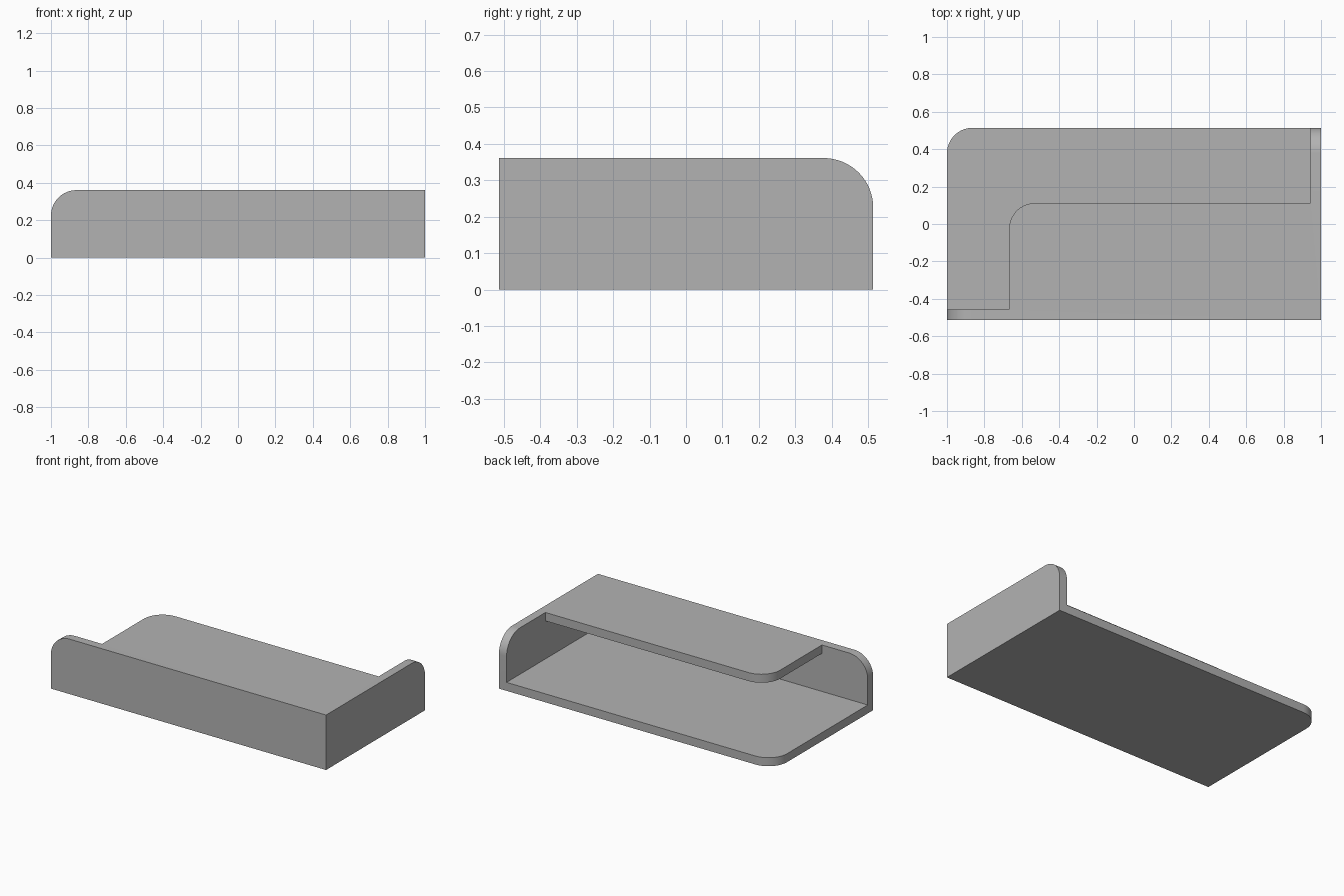
import bpy
import bmesh
from math import cos, sin, pi, radians
from mathutils import Vector

if "Cube" in bpy.data.objects:
    bpy.data.objects.remove(bpy.data.objects["Cube"], do_unlink=True)

# Overall sizes
HALF_X, HALF_Y, HEIGHT = 1.0, 0.514, 0.361
THICK, RADIUS, STEPS = 0.0556, 0.136, 16

grey = bpy.data.materials.new("light grey")
grey.use_nodes = True
colour = (0.45, 0.45, 0.45, 1)
grey.diffuse_color = colour
grey.node_tree.nodes["Principled BSDF"].inputs["Base Color"].default_value = colour


def rounded_panel(name, low, high, direction, to_3d, depth):
    """Rectangle with one rounded corner at (low or high u, high v), extruded by depth."""
    tip, foot = (low, high) if direction < 0 else (high, low)
    u0, v0, v1 = foot[0], low[1], high[1]
    u1 = tip[0]
    outline = [(u0, v0), (u1, v0)]
    cu, cv = u1 - direction * RADIUS, v1 - RADIUS
    for i in range(STEPS + 1):
        a = pi / 2 * i / STEPS
        outline.append((cu + direction * RADIUS * cos(a), cv + RADIUS * sin(a)))
    outline.append((u0, v1))

    bm = bmesh.new()
    face = bm.faces.new([bm.verts.new(to_3d(u, v)) for u, v in outline])
    grown = bmesh.ops.extrude_face_region(bm, geom=[face])
    verts = [g for g in grown["geom"] if isinstance(g, bmesh.types.BMVert)]
    bmesh.ops.translate(bm, verts=verts, vec=Vector(depth))
    bmesh.ops.recalc_face_normals(bm, faces=bm.faces)
    mesh = bpy.data.meshes.new(name)
    bm.to_mesh(mesh)
    bm.free()
    mesh.materials.append(grey)
    obj = bpy.data.objects.new(name, mesh)
    bpy.context.collection.objects.link(obj)
    return obj


# Base and the shorter shelf above it
base = rounded_panel("open_shelf", (-HALF_X, -HALF_Y), (HALF_X, HALF_Y), -1,
                     lambda u, v: (u, v, 0), (0, 0, THICK))
top = rounded_panel("top_shelf", (-0.667, -HALF_Y), (HALF_X, 0.111), -1,
                    lambda u, v: (u, v, HEIGHT), (0, 0, -THICK))

# Long front wall and short end wall
front = rounded_panel("front_wall", (-HALF_X, 0), (HALF_X, HEIGHT), -1,
                      lambda u, v: (u, -HALF_Y, v), (0, THICK, 0))
end = rounded_panel("end_wall", (-HALF_Y, 0), (HALF_Y, HEIGHT), 1,
                    lambda u, v: (HALF_X, u, v), (-THICK, 0, 0))

# Join the panels into one clean solid
bpy.ops.object.select_all(action="DESELECT")
bpy.context.view_layer.objects.active = base
base.select_set(True)
for part in (front, end, top):
    union = base.modifiers.new("join_" + part.name, "BOOLEAN")
    union.operation = "UNION"
    union.solver = "EXACT"
    union.object = part
    bpy.ops.object.modifier_apply(modifier=union.name)
    bpy.data.objects.remove(part, do_unlink=True)

# Merge flat regions and smooth the rounded corners
bm = bmesh.new()
bm.from_mesh(base.data)
bmesh.ops.remove_doubles(bm, verts=bm.verts, dist=0.0001)
bmesh.ops.dissolve_limit(bm, angle_limit=radians(1), verts=bm.verts, edges=bm.edges)
bm.to_mesh(base.data)
bm.free()
bpy.ops.object.shade_smooth_by_angle(angle=radians(30))
